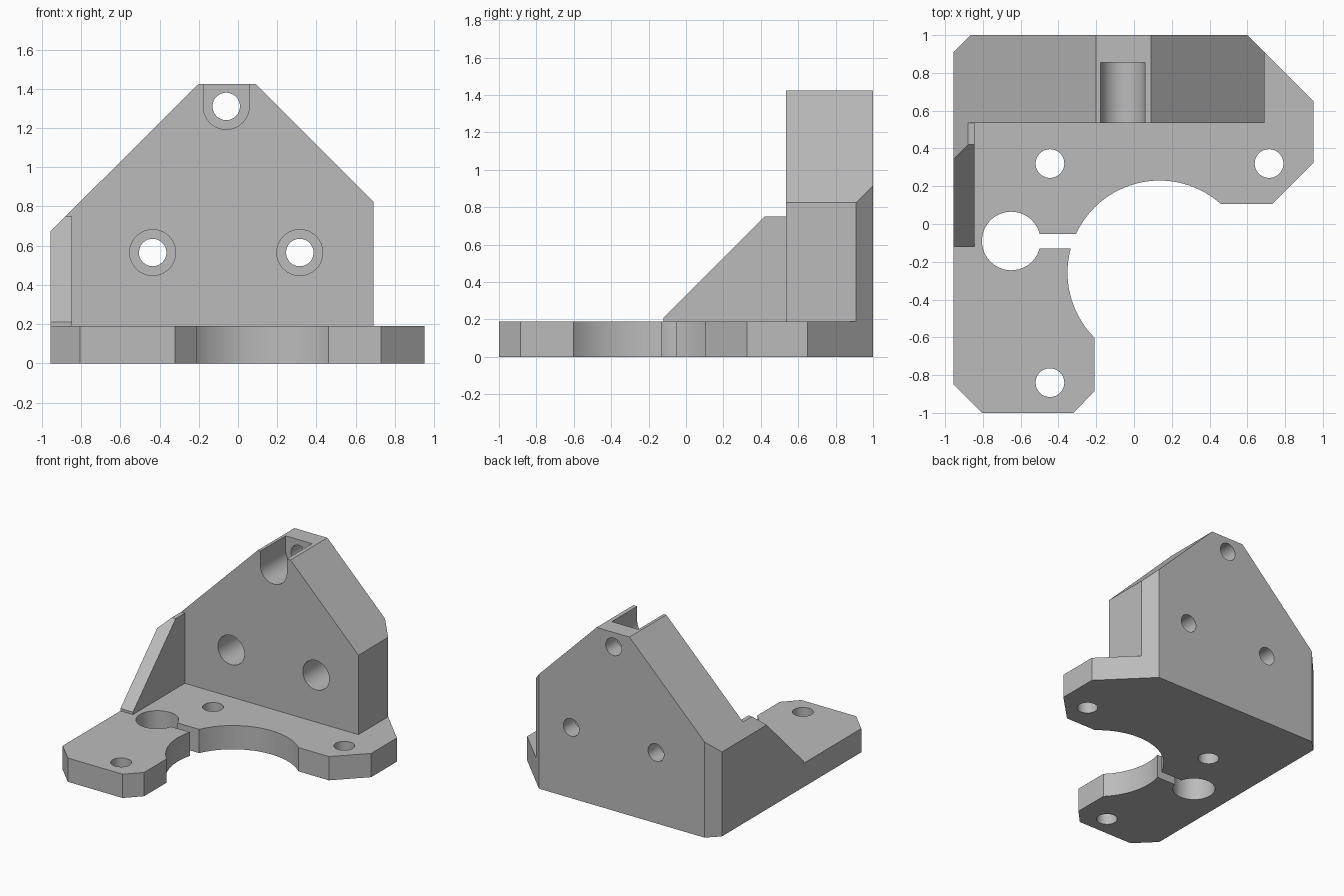
import bpy, bmesh, math

if "Cube" in bpy.data.objects:
    bpy.data.objects.remove(bpy.data.objects["Cube"])

grey = bpy.data.materials.new("light grey")
grey.use_nodes = True
colour = (0.5, 0.5, 0.5, 1)
grey.diffuse_color = colour
grey.node_tree.nodes["Principled BSDF"].inputs["Base Color"].default_value = colour


def prism(name, points, axis, low, high):
    """Extrude a 2D outline along an axis; outlines are given as yz, xz or xy."""
    place = {"x": lambda a, b, d: (d, a, b),
             "y": lambda a, b, d: (a, d, b),
             "z": lambda a, b, d: (a, b, d)}[axis]
    bm = bmesh.new()
    face = bm.faces.new([bm.verts.new(place(a, b, low)) for a, b in points])
    new = bmesh.ops.extrude_face_region(bm, geom=[face])["geom"]
    moved = [v for v in new if isinstance(v, bmesh.types.BMVert)]
    bmesh.ops.translate(bm, verts=moved, vec=place(0, 0, high - low))
    bmesh.ops.recalc_face_normals(bm, faces=bm.faces)
    mesh = bpy.data.meshes.new(name)
    bm.to_mesh(mesh)
    bm.free()
    mesh.materials.append(grey)
    obj = bpy.data.objects.new(name, mesh)
    bpy.context.collection.objects.link(obj)
    return obj


def arc(centre, radius, start=0, sweep=2 * math.pi, steps=64):
    return [(centre[0] + radius * math.cos(start + sweep * i / steps),
             centre[1] + radius * math.sin(start + sweep * i / steps))
            for i in range(steps if sweep > 6 else steps + 1)]


def combine(target, tool, operation):
    """Apply a boolean and discard the tool object."""
    mod = target.modifiers.new("combine", "BOOLEAN")
    mod.operation = operation
    mod.solver = "EXACT"
    mod.object = tool
    bpy.context.view_layer.objects.active = target
    bpy.ops.object.modifier_apply(modifier=mod.name)
    bpy.data.objects.remove(tool)


LEFT, FRONT, BACK, TOP, PLATE = -0.955, 0.535, 1.0, 1.425, 0.19

# L-shaped base plate with clipped corners
bracket = prism("mounting_bracket", [
    (LEFT, -0.85), (-0.805, -1), (-0.32, -1), (-0.21, -0.885), (-0.21, -0.59),
    (0.45, 0.105), (0.73, 0.105), (0.95, 0.325), (0.95, 0.65), (0.6, BACK),
    (-0.865, BACK), (LEFT, 0.91)], "z", 0, PLATE)

# Upright wall block and side gusset
wall = prism("wall", [(LEFT, FRONT), (0.69, FRONT), (0.69, 0.91), (0.6, BACK),
                      (-0.865, BACK), (LEFT, 0.91)], "z", 0, TOP)
gusset = prism("gusset", [(-0.12, 0.1), (-0.12, 0.21), (0.42, 0.75),
                          (0.6, 0.75), (0.6, 0.1)], "x", LEFT, -0.845)
for part in (wall, gusset):
    combine(bracket, part, "UNION")

# Sloping shoulders of the wall; the left one also trims the gusset
cutters = [
    prism("left_slope", [(-1.055, 0.575), (-0.1, 1.525), (-1.055, 1.525)], "y", -0.5, 1.2),
    prism("right_slope", [(-0.01, 1.525), (0.79, 0.725), (0.79, 1.525)], "y", 0.4, 1.2),
]

# Large round opening, rod hole and clamping slit in the plate
cutters += [
    prism("opening", arc((0.135, -0.257), 0.487, steps=96), "z", -0.1, 0.3),
    prism("rod_hole", arc((-0.65, -0.09), 0.155), "z", -0.1, 0.3),
    prism("slit", [(-0.65, -0.13), (-0.2, -0.13), (-0.2, -0.052), (-0.65, -0.052)],
          "z", -0.1, 0.3),
]

# Screw holes through the plate
for centre in ((-0.445, 0.32), (0.715, 0.32), (-0.445, -0.84)):
    cutters.append(prism("plate_hole", arc(centre, 0.076, steps=48), "z", -0.1, 0.3))

# Screw holes through the wall, counterbored from the front
lower, peak = ((-0.435, 0.565), (0.315, 0.565)), (-0.06, 1.31)
for centre in lower + (peak,):
    cutters.append(prism("wall_hole", arc(centre, 0.07, steps=48), "y", 0.4, 1.1))
for centre in lower:
    cutters.append(prism("counterbore", arc(centre, 0.117), "y", 0.4, 0.855))

# Open-topped pocket at the peak
pocket = arc(peak, 0.117, math.pi, math.pi, 32)
pocket += [(pocket[-1][0], 1.6), (pocket[0][0], 1.6)]
cutters.append(prism("pocket", pocket, "y", 0.4, 0.855))

for cutter in cutters:
    combine(bracket, cutter, "DIFFERENCE")

# Merge coplanar faces and shade the bores smoothly
bm = bmesh.new()
bm.from_mesh(bracket.data)
bmesh.ops.remove_doubles(bm, verts=bm.verts, dist=0.0001)
bmesh.ops.dissolve_limit(bm, angle_limit=math.radians(0.5), verts=bm.verts, edges=bm.edges)
bm.to_mesh(bracket.data)
bm.free()
bpy.ops.object.select_all(action="DESELECT")
bracket.select_set(True)
bpy.context.view_layer.objects.active = bracket
bpy.ops.object.shade_smooth_by_angle(angle=math.radians(20))
